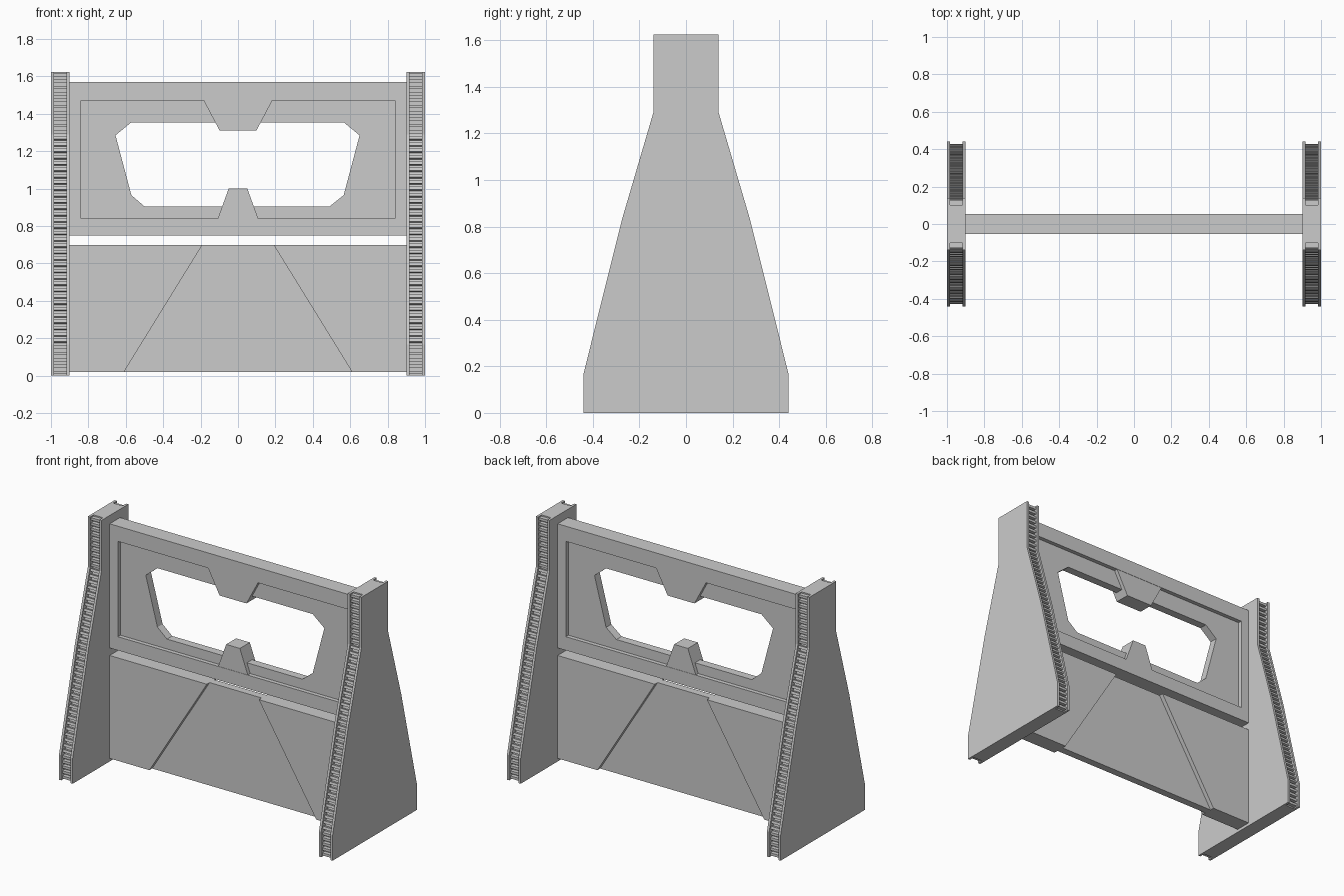
import bpy, bmesh, math
from mathutils import Matrix, Vector

if "Cube" in bpy.data.objects:
    bpy.data.objects.remove(bpy.data.objects["Cube"])


def mesh_object(name, bm, mirror=""):
    bmesh.ops.remove_doubles(bm, verts=bm.verts, dist=1e-5)
    bmesh.ops.recalc_face_normals(bm, faces=bm.faces)
    me = bpy.data.meshes.new(name)
    bm.to_mesh(me)
    bm.free()
    ob = bpy.data.objects.new(name, me)
    bpy.context.collection.objects.link(ob)
    if mirror:
        mod = ob.modifiers.new("mirror", "MIRROR")
        mod.use_axis = ["X" in mirror, "Y" in mirror, False]
        mod.use_mirror_merge = False
    return ob


def plate(name, outlines, half, plane="XZ", offset=0.0, mirror=""):
    """Filled outline (later outlines are holes), extruded both ways across its plane."""
    cu = bpy.data.curves.new(name + "_outline", "CURVE")
    cu.dimensions, cu.fill_mode, cu.extrude = "2D", "BOTH", half
    for pts in outlines:
        sp = cu.splines.new("POLY")
        sp.points.add(len(pts) - 1)
        for p, (a, b) in zip(sp.points, pts):
            p.co = (a, b, 0, 1)
        sp.use_cyclic_u = True
        sp.use_smooth = False
    tmp = bpy.data.objects.new(name + "_tmp", cu)
    me = tmp.to_mesh()
    bm = bmesh.new()
    bm.from_mesh(me)
    tmp.to_mesh_clear()
    bpy.data.objects.remove(tmp)
    bpy.data.curves.remove(cu)
    for v in bm.verts:
        a, b, c = v.co
        v.co = (a, c, b) if plane == "XZ" else (c + offset, a, b)
    for f in bm.faces:
        f.smooth = False
    return mesh_object(name, bm, mirror)


def rect(x, z0, z1):
    return [(-x, z0), (x, z0), (x, z1), (-x, z1)]


# side posts: a solid core between two flange plates
EDGE = [(0.44, 0.0), (0.44, 0.168), (0.275, 0.83), (0.14, 1.29), (0.14, 1.625)]


def post_profile(inset):
    right = [(y - inset, z) for y, z in EDGE]
    return right + [(-y, z) for y, z in reversed(right)]


plate("post_core", [post_profile(0.038)], 0.036, "YZ", 0.95, "X")
for name, x in (("inner_flange", 0.908), ("outer_flange", 0.992)):
    plate(name, [post_profile(0)], 0.008, "YZ", x, "X")

# rungs lining the front and back channels of the posts
bm = bmesh.new()
COUNT = 48
for i in range(COUNT):
    z = 1.625 * (i + 0.5) / COUNT
    for (y0, z0), (y1, z1) in zip(EDGE, EDGE[1:]):
        if z0 <= z <= z1:
            y = y0 + (y1 - y0) * (z - z0) / (z1 - z0)
            tilt = math.atan2(y0 - y1, z1 - z0)
            break
    m = (Matrix.Translation((0.95, y - 0.027, z)) @ Matrix.Rotation(tilt, 4, "X")
         @ Matrix.Diagonal((0.068, 0.03, 0.017, 1)))
    bmesh.ops.create_cube(bm, size=1, matrix=m)
mesh_object("post_rungs", bm, "XY")

# upper panel: raised frame, thinner window plate, two tapered tabs
plate("upper_frame", [rect(0.9, 0.75, 1.57), rect(0.84, 0.84, 1.47)], 0.054)
window = [(-0.57, 1.355), (0.565, 1.355), (0.65, 1.285), (0.565, 0.965),
          (0.49, 0.905), (-0.5, 0.905), (-0.57, 0.965), (-0.655, 1.285)]
plate("window_plate", [rect(0.84, 0.84, 1.47), window], 0.027)
plate("top_tab", [[(-0.183, 1.47), (0.183, 1.47), (0.098, 1.31), (-0.098, 1.31)]], 0.052)
plate("bottom_tab", [[(-0.108, 0.84), (0.108, 0.84), (0.05, 1.0), (-0.05, 1.0)]], 0.052)

# lower panel: recessed centre between two thicker wings
plate("lower_centre", [[(-0.61, 0.02), (0.61, 0.02), (0.19, 0.7), (-0.19, 0.7)]], 0.025)
plate("lower_wing", [[(0.61, 0.02), (0.9, 0.02), (0.9, 0.7), (0.19, 0.7)]], 0.054, mirror="X")
